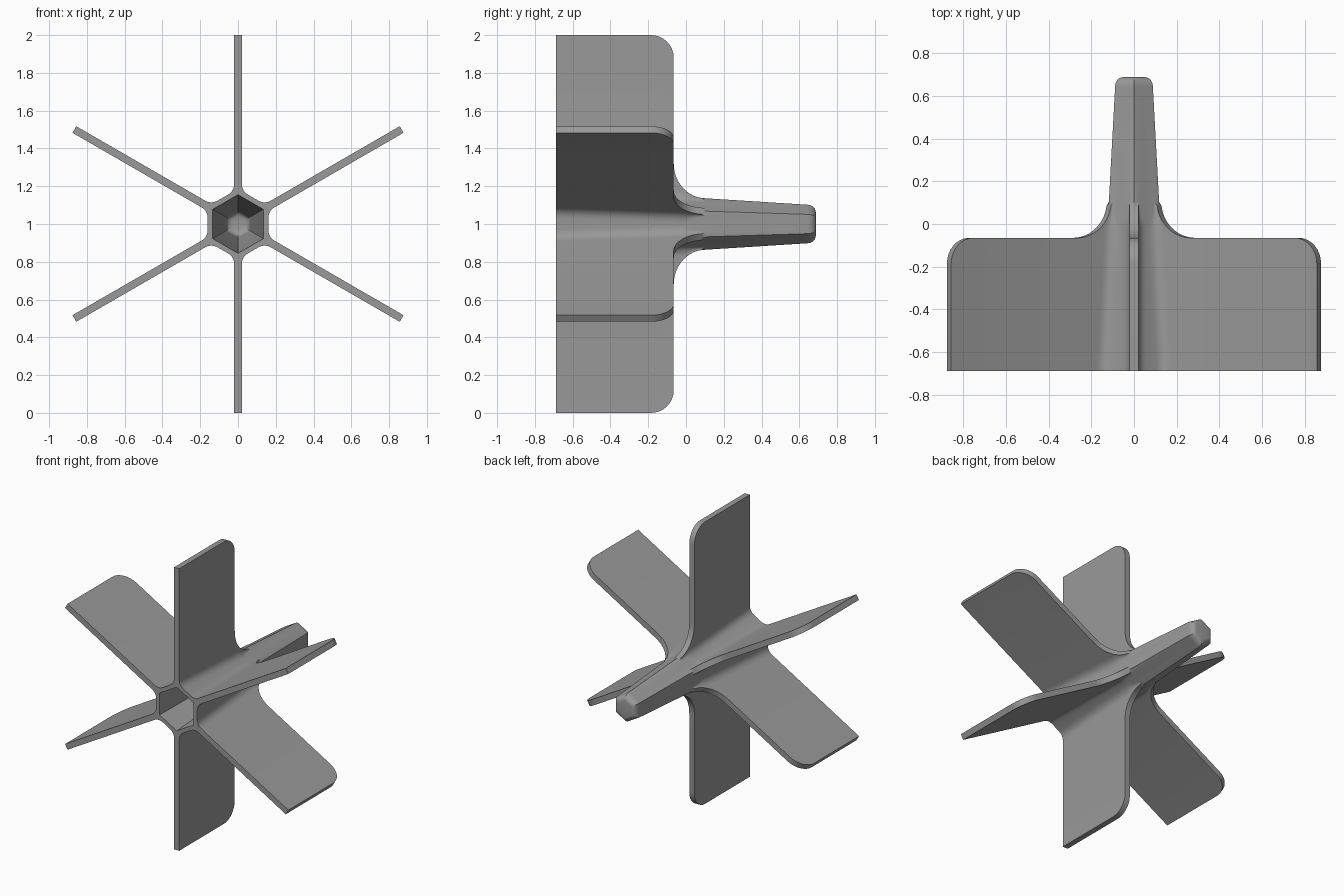
import bpy, bmesh, math
from mathutils import Vector

if "Cube" in bpy.data.objects:
    bpy.data.objects.remove(bpy.data.objects["Cube"])

FRONT, BACK = -0.6875, 0.6875   # extent along y
FIN_BACK = -0.065               # rear edge of the fins
HALF = 0.02                     # half thickness of a fin
CORNER = 0.12                   # rounding of the outer fin corner
ROOT_END, ROOT_TOP = 0.105, 0.32
C30 = math.cos(math.pi / 6)


def apothem(y):
    """Taper of the hexagonal hub."""
    return 0.118 - 0.0545 * (y - 0.1)


def section(y, ap, top):
    """One closed ring: hexagon whose corners grow into filleted fins."""
    rv = ap / C30
    rj = rv - HALF * math.tan(math.pi / 6)
    d = max(0.0, min(0.04, (top - rj) * 0.8)) if top > rv else 0.0
    p0 = Vector((rj - d * 0.5, HALF + d * C30))
    p1, p2 = Vector((rj, HALF)), Vector((rj + d, HALF))
    side = []
    for k in range(6):
        s = k / 5
        side.append(p0 * (1 - s) ** 2 + p1 * 2 * s * (1 - s) + p2 * s * s)
    side.append(Vector((max(top, rj) if top > rv else rj, HALF)))
    half = [(p.x, p.y) for p in side]
    local = [(r, -t) for r, t in half] + [(max(top, rv), 0)] + [(r, t) for r, t in reversed(half)]
    ring = []
    for i in range(6):
        a = math.radians(30 + 60 * i)
        c, s = math.cos(a), math.sin(a)
        b = a - math.pi / 6
        ring.append((ap * math.cos(b), y, 1 + ap * math.sin(b)))
        ring += [(r * c - t * s, y, 1 + r * s + t * c) for r, t in local]
    return ring


def hexagon(y, ap):
    """Twelve-point hexagon for the hollow core."""
    return [((ap if i % 2 == 0 else ap / C30) * math.cos(i * math.pi / 6), y,
             1 + (ap if i % 2 == 0 else ap / C30) * math.sin(i * math.pi / 6)) for i in range(12)]


# stations along the axis: (y, hub apothem, fin radius)
stations = [(FRONT, apothem(FRONT), 1.0)]
for k in range(9):              # rounded outer corner
    a = k / 8 * math.pi / 2
    y = FIN_BACK - CORNER + CORNER * math.sin(a)
    stations.append((y, apothem(y), 1 - CORNER + CORNER * math.cos(a)))
r_end = apothem(ROOT_END) / C30
for k in range(13):             # curved sweep from fin to hub
    a = k / 12 * math.pi / 2
    y = ROOT_END - (ROOT_END - FIN_BACK) * math.cos(a)
    stations.append((y, apothem(y), ROOT_TOP - (ROOT_TOP - r_end) * math.sin(a)))
for k in range(7):              # rounded nose
    a = k / 6 * math.pi / 2
    y = BACK - 0.045 + 0.045 * math.sin(a)
    stations.append((y, apothem(BACK - 0.045) - 0.036 * (1 - math.cos(a)), 0))

bm = bmesh.new()


def loft(rings):
    vs = [[bm.verts.new(p) for p in ring] for ring in rings]
    n = len(vs[0])
    for a, b in zip(vs, vs[1:]):
        for i in range(n):
            j = (i + 1) % n
            bm.faces.new((a[i], a[j], b[j], b[i]))
    bm.faces.new(vs[-1])
    return vs[0]


outer = loft([section(*s) for s in stations])

# hollow core with a rounded bottom
core = [(FRONT, apothem(FRONT) - 0.027), (0.6, apothem(0.6) - 0.027)]
core += [(0.6 + 0.04 * math.sin(k * math.pi / 8),
          apothem(0.6) - 0.027 - 0.03 * (1 - math.cos(k * math.pi / 8))) for k in range(1, 5)]
inner = loft([hexagon(y, a) for y, a in core])

# open front rim, one piece per fin
n = len(outer) // 6
for i in range(6):
    arc = [outer[(i * n + k) % len(outer)] for k in range(n + 1)]
    bm.faces.new(arc + [inner[(2 * i + 2) % 12], inner[2 * i + 1], inner[2 * i]])

bmesh.ops.remove_doubles(bm, verts=bm.verts, dist=1e-5)
bmesh.ops.dissolve_degenerate(bm, edges=bm.edges, dist=1e-5)
bmesh.ops.recalc_face_normals(bm, faces=bm.faces)

mesh = bpy.data.meshes.new("finned_hub")
bm.to_mesh(mesh)
bm.free()
obj = bpy.data.objects.new("finned_hub", mesh)
bpy.context.collection.objects.link(obj)

grey = bpy.data.materials.new("plain grey")
grey.diffuse_color = (0.32, 0.32, 0.32, 1)
grey.use_nodes = True
grey.node_tree.nodes["Principled BSDF"].inputs["Base Color"].default_value = grey.diffuse_color
mesh.materials.append(grey)

bpy.context.view_layer.objects.active = obj
obj.select_set(True)
bpy.ops.object.shade_smooth_by_angle(angle=math.radians(30))
